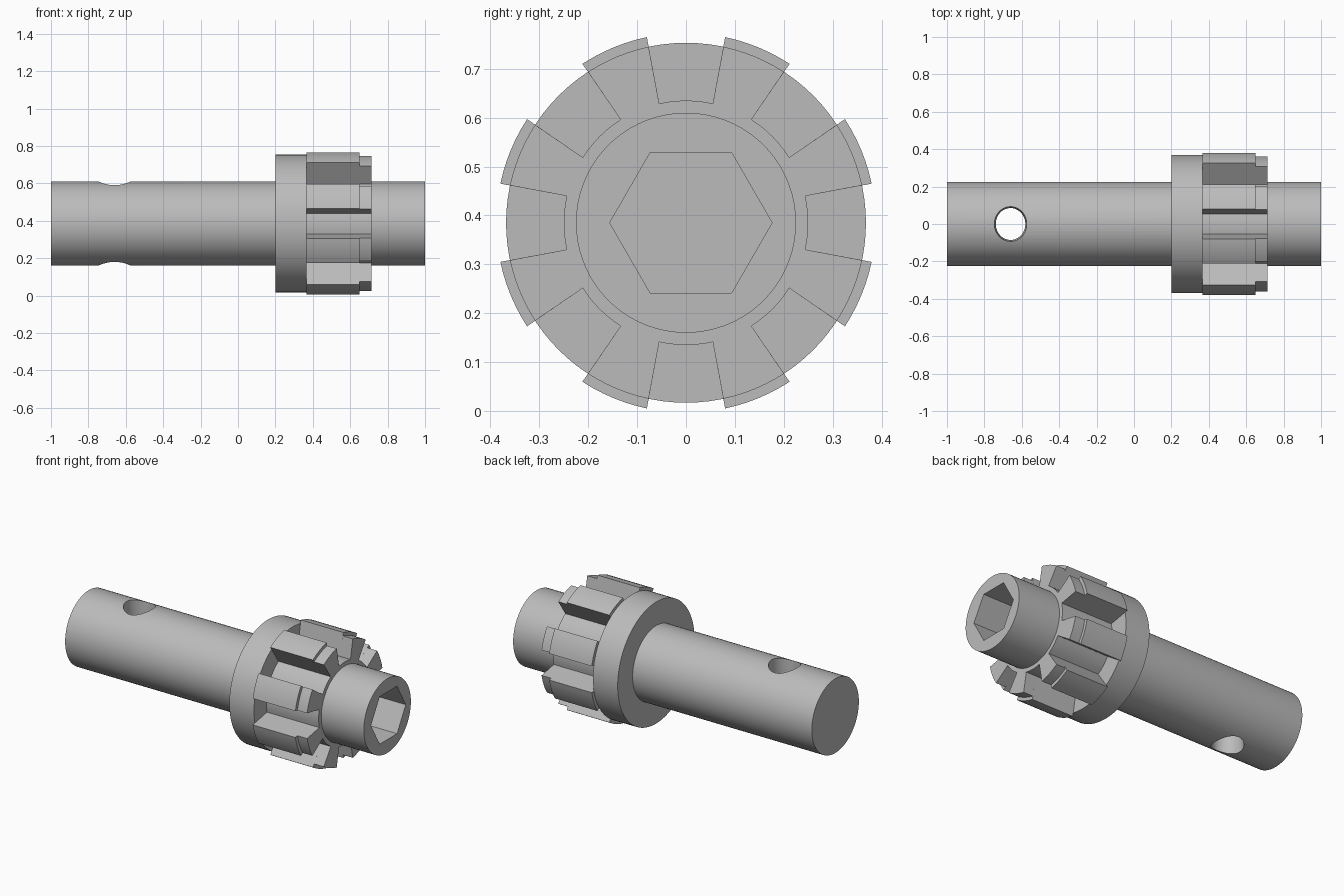
import bpy, bmesh
from math import pi, sin, cos, radians
from mathutils import Matrix

cube = bpy.data.objects.get("Cube")
if cube:
    bpy.data.objects.remove(cube, do_unlink=True)

AXIS_Z = 0.385

steel = bpy.data.materials.new("grey_steel")
steel.use_nodes = True
GREY = (0.5, 0.5, 0.5, 1)
steel.diffuse_color = GREY
steel.node_tree.nodes["Principled BSDF"].inputs["Base Color"].default_value = GREY


def prism(name, outline, x0, x1):
    """Extrude a (y, z) outline along x, around the shaft axis."""
    bm = bmesh.new()
    face = bm.faces.new([bm.verts.new((x0, y, AXIS_Z + z)) for y, z in outline])
    grown = bmesh.ops.extrude_face_region(bm, geom=[face])["geom"]
    moved = [v for v in grown if isinstance(v, bmesh.types.BMVert)]
    bmesh.ops.translate(bm, verts=moved, vec=(x1 - x0, 0, 0))
    bmesh.ops.recalc_face_normals(bm, faces=bm.faces)
    return finish(name, bm)


def finish(name, bm):
    mesh = bpy.data.meshes.new(name)
    bm.to_mesh(mesh)
    bm.free()
    mesh.materials.append(steel)
    obj = bpy.data.objects.new(name, mesh)
    bpy.context.collection.objects.link(obj)
    return obj


def ring(radius, sides, dy=0):
    return [(dy + radius * cos(2 * pi * i / sides), radius * sin(2 * pi * i / sides))
            for i in range(sides)]


def toothed(radius, slot_angle, teeth=8, root=0.25, root_angle=12.65, steps=6):
    """Outline with slots at every pitch; flanks narrow toward the root."""
    pitch = 360 / teeth
    points = []
    for k in range(teeth):
        for r, a, b in ((root, -root_angle, root_angle),
                        (radius, slot_angle, pitch - slot_angle)):
            for i in range(steps + 1):
                t = radians(k * pitch + a + (b - a) * i / steps)
                points.append((r * cos(t), r * sin(t)))
    return points


def cut(target, cutter):
    mod = target.modifiers.new(cutter.name, "BOOLEAN")
    mod.operation = "DIFFERENCE"
    mod.solver = "EXACT"
    mod.object = cutter
    bpy.context.view_layer.objects.active = target
    bpy.ops.object.modifier_apply(modifier=mod.name)
    cutter.hide_render = True
    cutter.hide_set(True)


# Main parts
shaft = prism("shaft", ring(0.225, 72), -1, 1)
collar = prism("collar", ring(0.368, 96), 0.2, 0.365)
teeth = prism("drive_teeth", toothed(0.388, 11.9), 0.365, 0.65)
tips = prism("stepped_tooth_ends", toothed(0.368, 12.0), 0.65, 0.715)

# Hexagonal socket in the +x end
cut(shaft, prism("socket_cutter", ring(0.166, 6, dy=0.01), 0.7, 1.1))

# Vertical pin hole, slightly flared toward both mouths
bm = bmesh.new()
levels = []
for z, r in ((-0.3, 0.089), (0, 0.079), (0.3, 0.089)):
    levels.append([bm.verts.new((-0.66 + r * cos(2 * pi * i / 48),
                                 1.08 * r * sin(2 * pi * i / 48), AXIS_Z + z))
                   for i in range(48)])
for low, high in zip(levels, levels[1:]):
    for i in range(48):
        j = (i + 1) % 48
        bm.faces.new((low[i], low[j], high[j], high[i]))
bm.faces.new(levels[0])
bm.faces.new(levels[-1])
bmesh.ops.recalc_face_normals(bm, faces=bm.faces)
cut(shaft, finish("pin_hole_cutter", bm))

# Smooth round walls, keep edges sharp
bpy.ops.object.select_all(action="DESELECT")
for obj in (shaft, collar, teeth, tips):
    obj.select_set(True)
bpy.context.view_layer.objects.active = shaft
bpy.ops.object.shade_smooth_by_angle(angle=radians(30))
